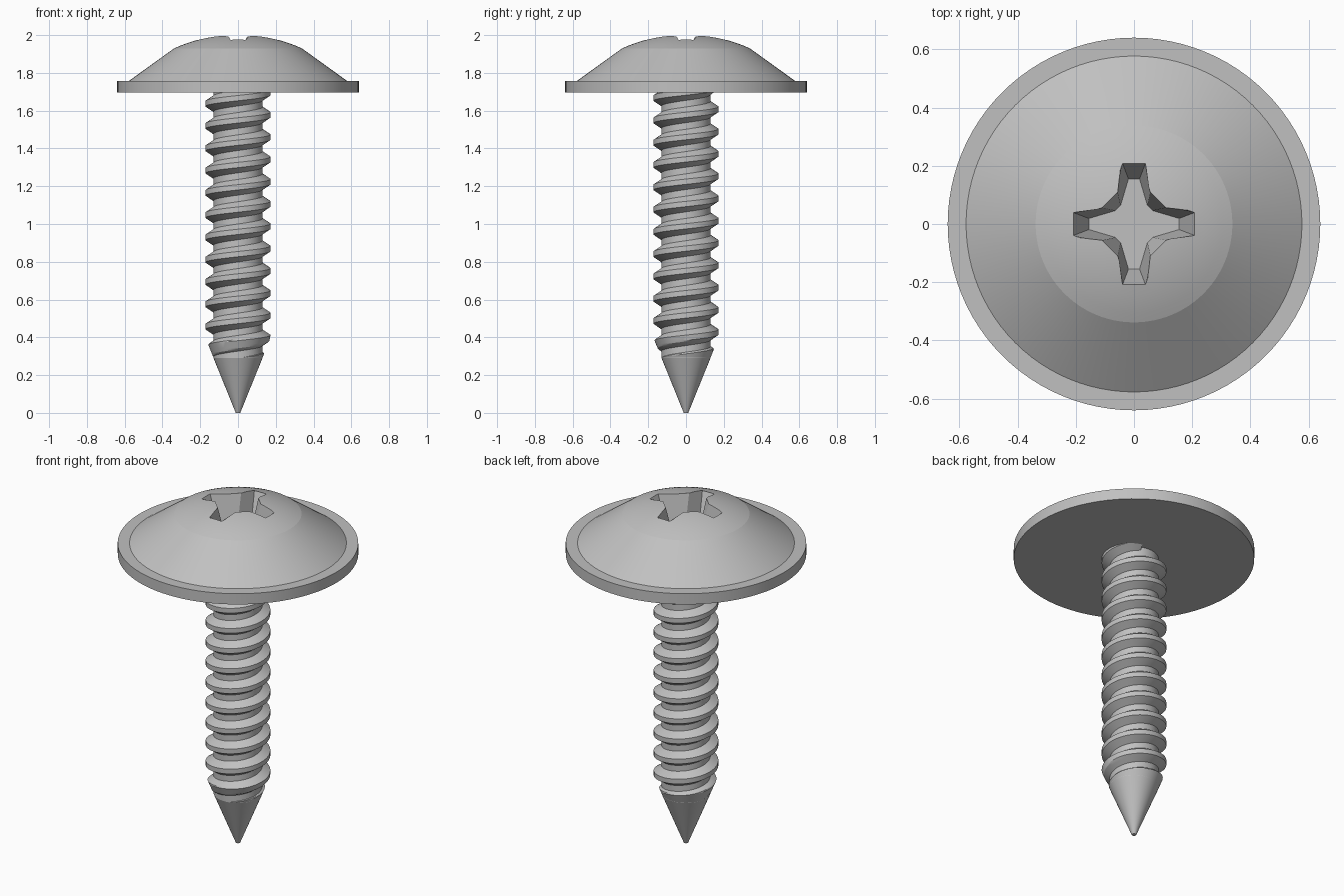
import bpy, bmesh, math

cube = bpy.data.objects.get("Cube")
if cube:
    bpy.data.objects.remove(cube, do_unlink=True)

steel = bpy.data.materials.new("grey steel")
steel.use_nodes = True
grey = (0.53, 0.53, 0.53, 1)
steel.diffuse_color = grey
bsdf = next(n for n in steel.node_tree.nodes if n.type == 'BSDF_PRINCIPLED')
bsdf.inputs["Base Color"].default_value = grey


def make_object(name, bm):
    bmesh.ops.recalc_face_normals(bm, faces=bm.faces)
    mesh = bpy.data.meshes.new(name)
    bm.to_mesh(mesh)
    bm.free()
    mesh.materials.append(steel)
    ob = bpy.data.objects.new(name, mesh)
    bpy.context.collection.objects.link(ob)
    return ob


def select_only(ob):
    bpy.ops.object.select_all(action='DESELECT')
    ob.select_set(True)
    bpy.context.view_layer.objects.active = ob


def loft(bm, rings, closed_ring=True):
    """Skin successive rings of points and cap both ends."""
    loops = [[bm.verts.new(p) for p in ring] for ring in rings]
    n = len(loops[0])
    for a, b in zip(loops, loops[1:]):
        for i in range(n):
            j = (i + 1) % n
            bm.faces.new((a[i], a[j], b[j], b[i]))
    bm.faces.new(loops[0])
    bm.faces.new(loops[-1])


def revolve(name, profile, segments=96):
    bm = bmesh.new()
    angles = [math.tau * i / segments for i in range(segments)]
    loft(bm, [[(r * math.cos(a), r * math.sin(a), z) for a in angles]
              for r, z in profile])
    return make_object(name, bm)


# Washer head: flange, conical skirt and shallow dome
EDGE_R, EDGE_Z, RISE = 0.338, 1.93, 0.073
ball = (EDGE_R ** 2 + RISE ** 2) / (2 * RISE)
sweep = math.asin(EDGE_R / ball)
profile = [(0.64, 1.695), (0.64, 1.758), (0.577, 1.758)]
for i in range(10):
    a = sweep * (1 - i / 10)
    profile.append((ball * math.sin(a), EDGE_Z + RISE - ball * (1 - math.cos(a))))
profile.append((0.004, EDGE_Z + RISE))
head = revolve("washer_head", profile)

# Tapered cross recess, cut into the dome
RIM = [(0.04, 0.21), (0.055, 0.105), (0.105, 0.055), (0.21, 0.04)]
FLOOR = [(0.019, 0.155), (0.046, 0.064), (0.064, 0.046), (0.155, 0.019)]
RIM_Z, FLOOR_Z = 1.98, 1.84


def cross_ring(z):
    t = (z - FLOOR_Z) / (RIM_Z - FLOOR_Z)
    ring = []
    for quarter in range(4):
        c, s = [(1, 0), (0, -1), (-1, 0), (0, 1)][quarter]
        for (fx, fy), (rx, ry) in zip(FLOOR, RIM):
            x, y = fx + (rx - fx) * t, fy + (ry - fy) * t
            ring.append((c * x - s * y, s * x + c * y, z))
    return ring


bm = bmesh.new()
loft(bm, [cross_ring(FLOOR_Z), cross_ring(2.03)])
cutter = make_object("recess_cutter", bm)
cutter.hide_render = True
cut = head.modifiers.new("recess", 'BOOLEAN')
cut.operation = 'DIFFERENCE'
cut.solver = 'EXACT'
cut.object = cutter
select_only(head)
bpy.ops.object.modifier_apply(modifier=cut.name)
bpy.data.objects.remove(cutter, do_unlink=True)

# Shank with its pointed tip
CORE, TIP = 0.13, 0.012
SLOPE = 0.405
shank = revolve("shank_and_point",
                [(TIP, 0), (CORE, (CORE - TIP) / SLOPE), (CORE, 1.71)])

# Helical thread, trimmed to the cone of the point
PITCH, CREST = 0.118, 0.172
STEPS, FLANK = 64, 5
section = []
for i in range(FLANK + 1):
    t = i / FLANK
    section.append((CORE - 0.005 + (CREST - CORE + 0.005) * t, -0.045 + 0.031 * t))
section += [(r, -z) for r, z in reversed(section)]
start, end = 0.18, 1.72
count = int((end - start) / PITCH * STEPS)
rings = []
for k in range(count):
    z0 = start + PITCH * k / STEPS
    a = math.tau * (z0 - 0.28) / PITCH
    ring = []
    for r, dz in section:
        z = z0 + dz
        r = min(r, TIP + SLOPE * z - 0.0005)
        ring.append((r * math.cos(a), r * math.sin(a), z))
    rings.append(ring)
bm = bmesh.new()
loft(bm, rings)
thread = make_object("thread", bm)

for ob, angle in ((head, 9), (shank, 15), (thread, 20)):
    select_only(ob)
    bpy.ops.object.shade_smooth_by_angle(angle=math.radians(angle))
